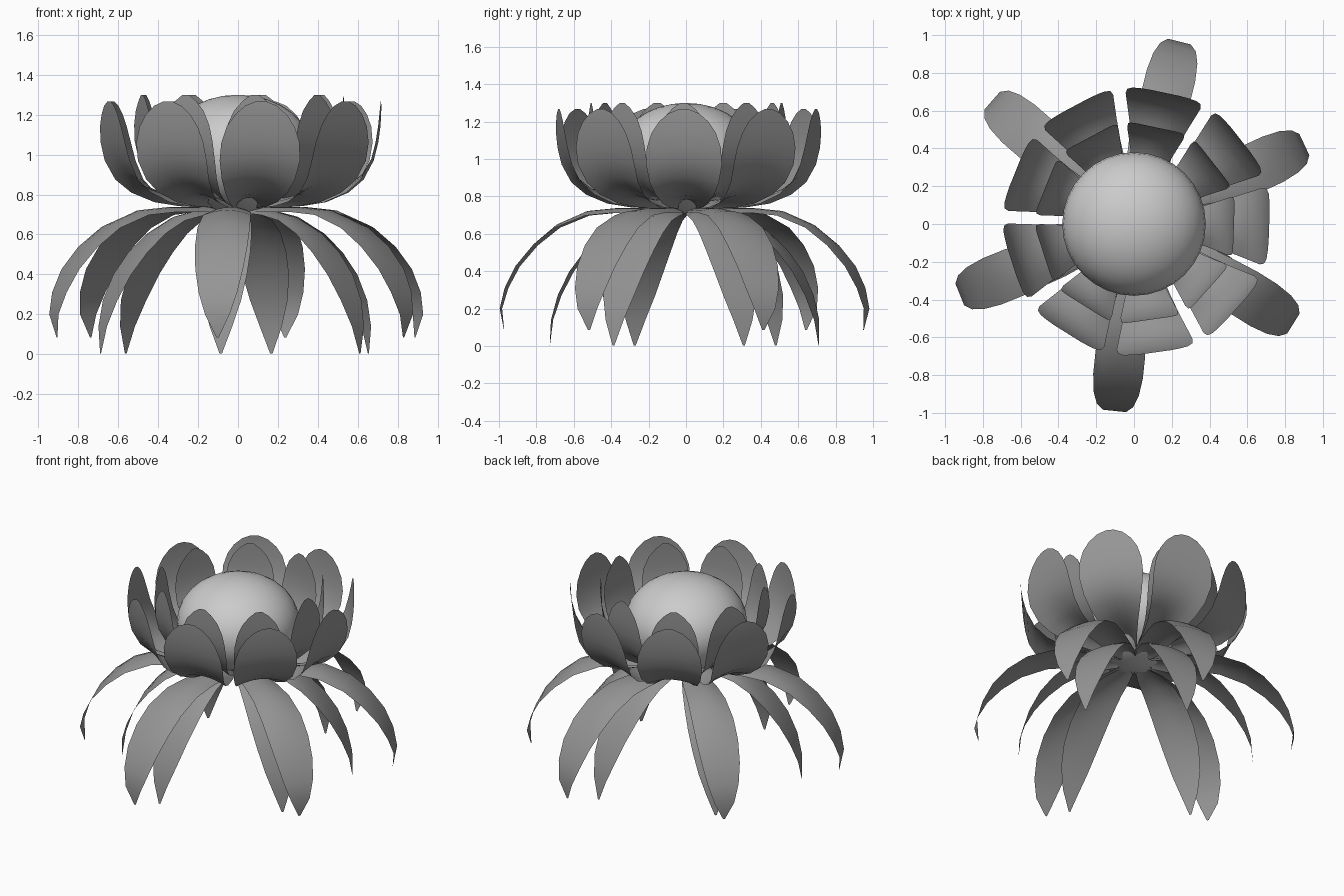
import bpy, bmesh
from math import sin, cos, radians

if "Cube" in bpy.data.objects:
    bpy.data.objects.remove(bpy.data.objects["Cube"])

# Blade profiles: (radius, height, half width) from base to tip
OUTER_PETAL = [(.14, .732, .05), (.3, .742, .09), (.42, .762, .122), (.53, .81, .158),
               (.605, .875, .185), (.655, .97, .203), (.678, 1.06, .198), (.69, 1.14, .172),
               (.695, 1.2, .132), (.698, 1.245, .08), (.698, 1.267, .025)]
INNER_PETAL = [(.14, .737, .05), (.27, .757, .083), (.37, .81, .11), (.44, .88, .135),
               (.485, .97, .152), (.508, 1.07, .152), (.515, 1.15, .137), (.517, 1.22, .105),
               (.517, 1.27, .06), (.517, 1.299, .02)]
UPPER_LEAF = [(.1, .738, .05), (.22, .738, .085), (.38, .737, .105), (.53, .722, .12),
              (.69, .652, .132), (.81, .55, .132), (.905, .43, .12), (.965, .31, .097),
              (.995, .2, .062), (.978, .085, .006)]
LOWER_LEAF = [(.1, .73, .05), (.2, .722, .085), (.32, .692, .11), (.43, .622, .124),
              (.53, .52, .128), (.615, .4, .12), (.68, .27, .097), (.72, .14, .057),
              (.732, .003, .006)]

dark = bpy.data.materials.new("dark_grey")
dark.diffuse_color = (.3, .3, .3, 1)
dark.use_nodes = True
dark.node_tree.nodes["Principled BSDF"].inputs["Base Color"].default_value = dark.diffuse_color


def blade(name, profile, angle, arch, drop=0, offset=(0, 0)):
    """Thin curved blade; its base is arched up in the middle, sinking at the edges."""
    bm = bmesh.new()
    a = radians(angle)
    rows = []
    for r, z, w in profile:
        fade = max(0, 1 - abs(z - .735) / .35)
        rows.append([bm.verts.new((offset[0] + r * cos(a) - t * w * sin(a),
                                   offset[1] + r * sin(a) + t * w * cos(a),
                                   z + fade * (arch * (1 - t * t) - drop * t * t)))
                     for t in (-1, -.67, -.33, 0, .33, .67, 1)])
    for lo, hi in zip(rows, rows[1:]):
        for i in range(6):
            bm.faces.new((lo[i], hi[i], hi[i + 1], lo[i + 1]))
    for f in bm.faces:
        f.smooth = True
    me = bpy.data.meshes.new(name)
    bm.to_mesh(me)
    bm.free()
    me.materials.append(dark)
    bpy.context.collection.objects.link(bpy.data.objects.new(name, me))


# Flower centre
bpy.ops.mesh.primitive_uv_sphere_add(segments=32, ring_count=16, radius=1, location=(0, 0, 1.002))
dome = bpy.context.object
dome.name = "flower_centre"
dome.scale = (.38, .38, .298)
bpy.ops.object.shade_smooth()

# Two rings of nine petals
for i in range(9):
    blade("outer_petal", OUTER_PETAL, -2 + 40 * i, .045, offset=(.018, .012))
    blade("inner_petal", INNER_PETAL, -2 + 40 * i, .045, offset=(.012, .005))

# Two layers of six drooping leaves, slightly uneven
for a in (25, 76, 139, 202, 264, 328):
    blade("upper_leaf", UPPER_LEAF, a, 0, .025)
    blade("lower_leaf", LOWER_LEAF, a, 0, .025, offset=(-.01, 0))
